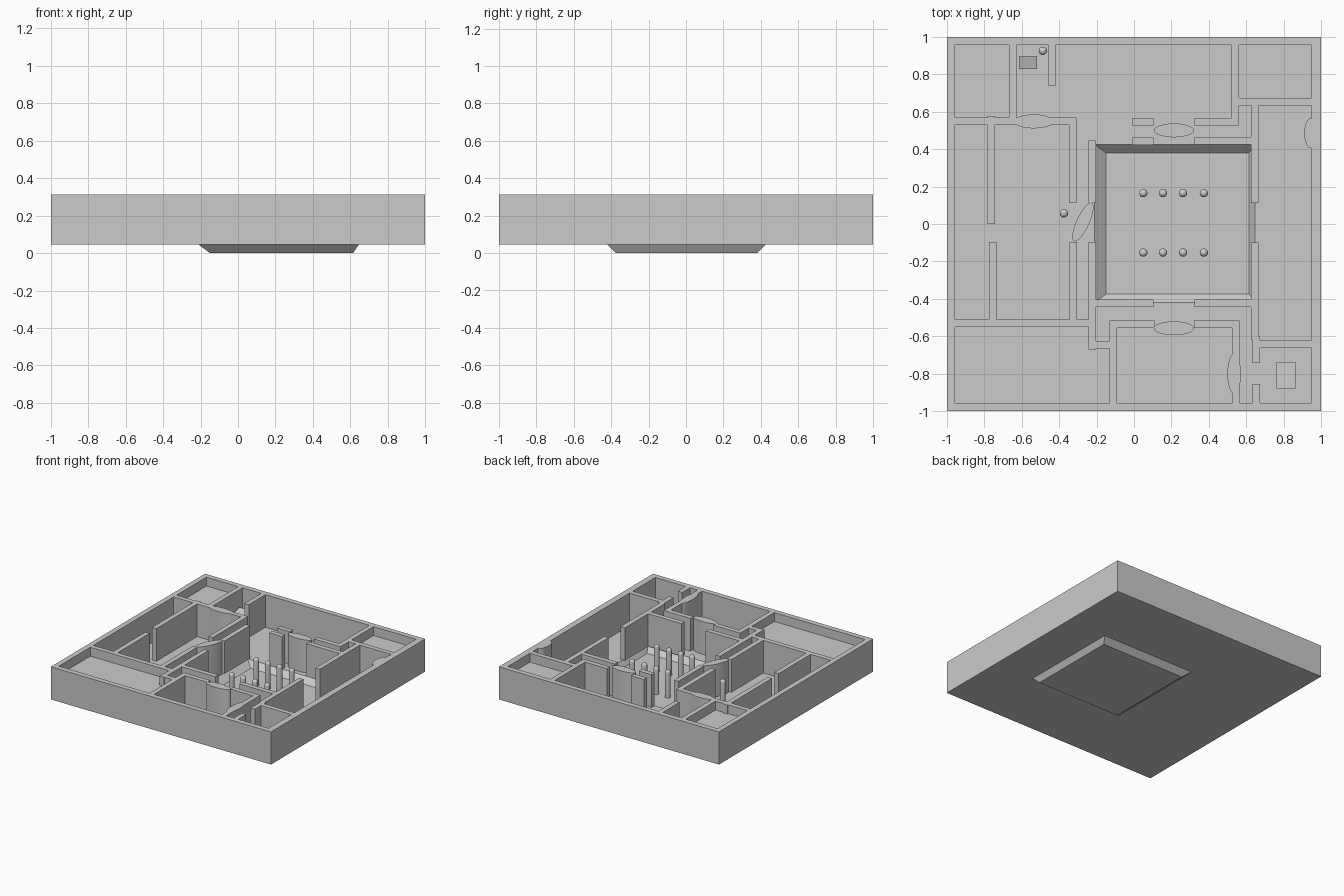
import bpy, bmesh, math

if "Cube" in bpy.data.objects:
    bpy.data.objects.remove(bpy.data.objects["Cube"])

FLOOR, TOP, FILL = 0.045, 0.313, 0.24

def make(name, bm, smooth=False):
    bmesh.ops.recalc_face_normals(bm, faces=bm.faces)
    me = bpy.data.meshes.new(name)
    bm.to_mesh(me)
    bm.free()
    ob = bpy.data.objects.new(name, me)
    bpy.context.collection.objects.link(ob)
    if smooth:
        bpy.context.view_layer.objects.active = ob
        ob.select_set(True)
        bpy.ops.object.shade_smooth_by_angle(angle=math.radians(35))
        ob.select_set(False)
    return ob

def box(name, x0, x1, y0, y1, z0=FLOOR, z1=TOP):
    bm = bmesh.new()
    bmesh.ops.create_cube(bm, size=1)
    for v in bm.verts:
        v.co = (x1 if v.co.x > 0 else x0, y1 if v.co.y > 0 else y0, z1 if v.co.z > 0 else z0)
    return make(name, bm)

def door(x, y, a, b, angle=0):
    # upright elliptical prism, centred in a doorway
    bm = bmesh.new()
    bmesh.ops.create_cone(bm, cap_ends=True, segments=40, radius1=1, radius2=1, depth=TOP - FLOOR)
    ob = make("oval_door", bm, True)
    for v in ob.data.vertices:
        v.co.x *= a
        v.co.y *= b
    ob.location = (x, y, (TOP + FLOOR) / 2)
    ob.rotation_euler.z = math.radians(angle)

def post(name, x, y, z0, z1, r=0.022):
    # round post with a domed top
    bm = bmesh.new()
    bmesh.ops.create_uvsphere(bm, u_segments=20, v_segments=12, radius=r)
    for v in bm.verts:
        v.co.z = z1 - r + v.co.z if v.co.z > -1e-4 else z0
    ob = make(name, bm, True)
    ob.location = (x, y, 0)

def slanted(name, x0, x1, y0, y1, z0, heights):
    # block with a sloping top; heights run counter-clockwise from the (x0, y0) corner
    bm = bmesh.new()
    c = [(x0, y0), (x1, y0), (x1, y1), (x0, y1)]
    lo = [bm.verts.new((*p, z0)) for p in c]
    hi = [bm.verts.new((*p, h)) for p, h in zip(c, heights)]
    bm.faces.new(lo)
    bm.faces.new(hi)
    for i in range(4):
        j = (i + 1) % 4
        bm.faces.new((lo[i], lo[j], hi[j], hi[i]))
    make(name, bm)

# floor sheet with sloped sunken pit
bm = bmesh.new()
rings = []
for x0, x1, y0, y1, z in ((-1, 1, -1, 1, FLOOR), (-0.21, 0.645, -0.42, 0.425, FLOOR),
                          (-0.15, 0.615, -0.375, 0.38, 0)):
    rings.append([bm.verts.new(p) for p in ((x0, y0, z), (x1, y0, z), (x1, y1, z), (x0, y1, z))])
for a, b in zip(rings, rings[1:]):
    for i in range(4):
        j = (i + 1) % 4
        bm.faces.new((a[i], a[j], b[j], b[i]))
bm.faces.new(rings[-1])
make("floor_with_pit", bm)

# outer walls
for w in ((-1, 1, 0.957, 1), (-1, 1, -1, -0.957), (-1, -0.957, -0.957, 0.957), (0.948, 1, -0.957, 0.957)):
    box("outer_wall", *w)

# walls running along y: (x0, y0, y1), common thickness
T = 0.04
for x, y0, y1 in ((-0.668, 0.55, 0.957), (-0.46, 0.74, 0.957), (0.522, 0.525, 0.957),
                  (-0.782, 0, 0.578), (-0.775, -0.51, -0.095), (-0.347, 0.112, 0.57),
                  (-0.345, -0.51, -0.095), (-0.242, 0.112, 0.445), (-0.242, -0.67, -0.095),
                  (0.625, 0.112, 0.632), (0.625, -0.62, -0.1), (0.633, -0.742, -0.6),
                  (0.633, -0.957, -0.855), (-0.132, -0.957, -0.515), (0.524, -0.957, -0.515)):
    box("inner_wall", x, x + T, y0, y1)

# walls running along x: (y0, x0, x1)
for y, x0, x1 in ((0.53, -0.957, -0.62), (0.53, -0.45, -0.31), (0.525, 0.322, 0.562),
                  (0.525, -0.012, 0.104), (0.423, -0.012, 0.104), (0.425, 0.322, 0.66),
                  (0.632, 0.53, 0.948), (-0.55, -0.957, -0.21), (-0.442, -0.21, 0.104),
                  (-0.442, 0.322, 0.64), (-0.555, -0.132, 0.11), (-0.555, 0.32, 0.562),
                  (-0.665, -0.24, -0.11), (-0.662, 0.65, 0.948)):
    box("inner_wall", x0, x1, y, y + T)

# raised floors in the closed rooms
for r in ((-0.957, -0.66, 0.565, 0.957), (0.56, 0.948, 0.665, 0.957), (-0.957, -0.24, -0.957, -0.545),
          (-0.24, -0.13, -0.957, -0.66)):
    box("raised_floor", *r, z1=FILL)

# oval doors
for d in ((-0.535, 0.548, 0.107, 0.037), (0.213, 0.5, 0.107, 0.037), (0.213, -0.557, 0.107, 0.037),
          (0.535, -0.8, 0.036, 0.107), (0.945, 0.485, 0.036, 0.08), (-0.273, 0.01, 0.112, 0.034, 65)):
    door(*d)

# two rows of posts in the pit, plus two on the main floor
for x in (0.05, 0.155, 0.262, 0.373):
    for y in (0.165, -0.153):
        post("pit_post", x, y, 0, 0.225)
post("hall_post", -0.374, 0.057, FLOOR, 0.22)
post("upper_post", -0.487, 0.925, FLOOR, 0.22)

# small furniture blocks
slanted("desk", -0.615, -0.518, 0.828, 0.897, FLOOR, (0.16, 0.16, 0.18, 0.18))
slanted("bench", 0.76, 0.862, -0.878, -0.738, FLOOR, (0.14, 0.16, 0.16, 0.14))
